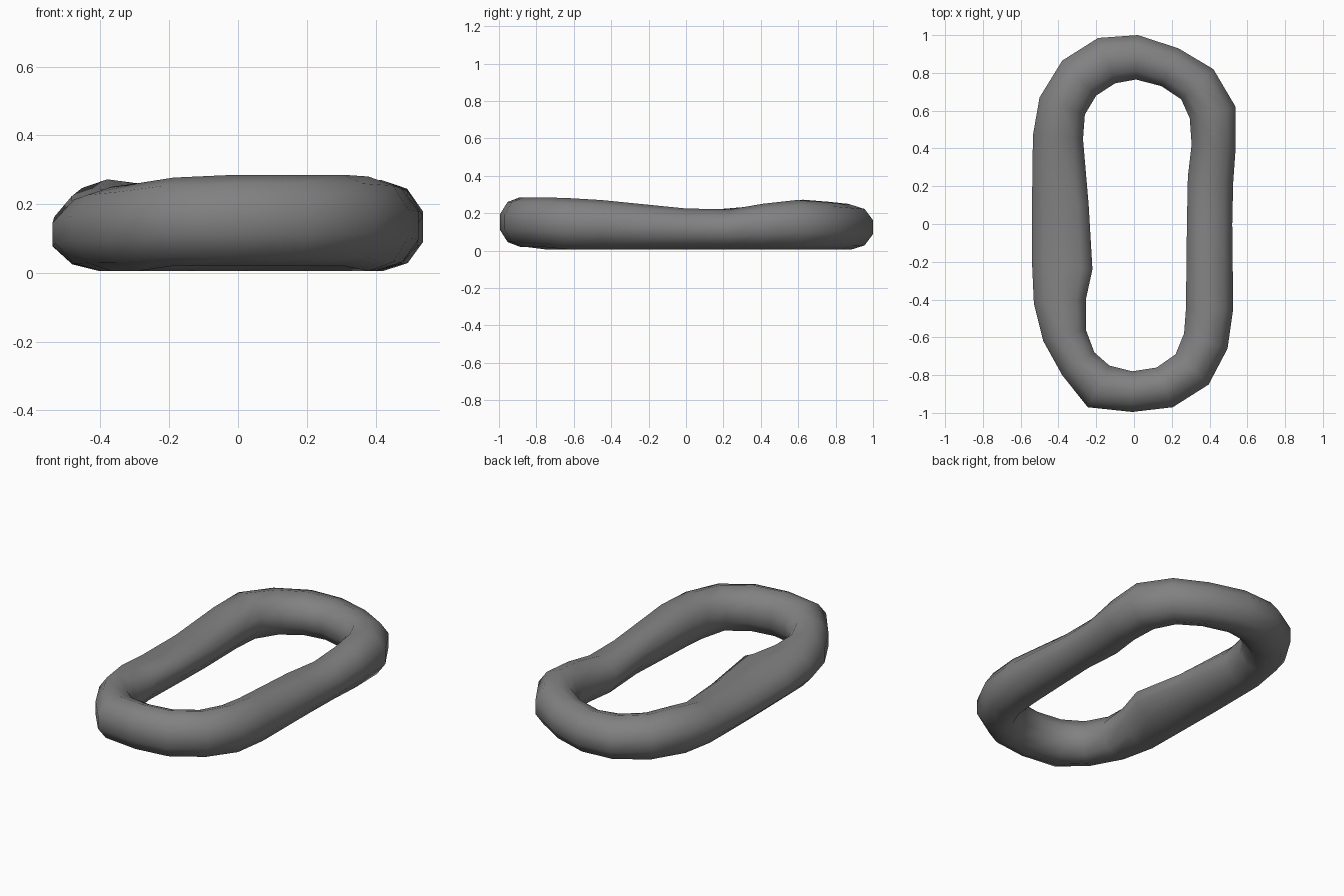
import bpy, bmesh, math

# Stations round the link: outer x, y, inner x, y, top height, raise of inner edge
STATIONS = [
    (0.02, 1.00, 0.01, 0.765, 0.245, 0),
    (-0.19, 0.985, -0.10, 0.745, 0.25, 0),
    (-0.38, 0.865, -0.20, 0.68, 0.26, 0),
    (-0.50, 0.67, -0.26, 0.58, 0.272, 0),
    (-0.535, 0.47, -0.27, 0.45, 0.245, 0),
    (-0.54, 0.10, -0.24, 0.10, 0.215, 0.03),
    (-0.54, -0.20, -0.22, -0.24, 0.22, 0.06),
    (-0.53, -0.42, -0.255, -0.40, 0.235, 0.03),
    (-0.48, -0.62, -0.255, -0.56, 0.25, 0),
    (-0.38, -0.80, -0.21, -0.68, 0.26, 0),
    (-0.245, -0.97, -0.13, -0.75, 0.277, 0),
    (-0.01, -0.995, -0.01, -0.78, 0.285, 0),
    (0.205, -0.97, 0.12, -0.76, 0.285, 0),
    (0.395, -0.85, 0.22, -0.69, 0.285, 0),
    (0.495, -0.66, 0.265, -0.58, 0.28, 0),
    (0.525, -0.45, 0.275, -0.45, 0.27, 0),
    (0.52, 0.00, 0.28, 0.00, 0.225, 0.03),
    (0.525, 0.22, 0.285, 0.25, 0.22, 0),
    (0.538, 0.40, 0.305, 0.42, 0.25, 0),
    (0.538, 0.62, 0.295, 0.56, 0.27, 0),
    (0.42, 0.82, 0.25, 0.66, 0.26, 0),
    (0.235, 0.93, 0.145, 0.73, 0.25, 0),
]
SIDES = 10
GROW = 1 / math.cos(math.pi / SIDES)

# Ten-sided rings joined into a closed loop
bm = bmesh.new()
rings = []
for ox, oy, ix, iy, top, lift in STATIONS:
    floor = 0.02 if oy < -0.8 else 0.005
    ring = []
    for k in range(SIDES):
        a = 2 * math.pi * (k + 0.5) / SIDES
        u, v = math.cos(a) * GROW, math.sin(a)
        x = (ox + ix) / 2 + u * (ox - ix) / 2
        y = (oy + iy) / 2 + u * (oy - iy) / 2
        z = (top + floor) / 2 + v * (top - floor) / 2 + lift * max(-u, 0)
        ring.append(bm.verts.new((x, y, z)))
    rings.append(ring)
for i, ring in enumerate(rings):
    nxt = rings[(i + 1) % len(rings)]
    for k in range(SIDES):
        j = (k + 1) % SIDES
        bm.faces.new((ring[k], ring[j], nxt[j], nxt[k]))
bmesh.ops.recalc_face_normals(bm, faces=bm.faces)
for f in bm.faces:
    f.smooth = True

# Chain link object in dark grey
mesh = bpy.data.meshes.new("chain_link")
bm.to_mesh(mesh)
bm.free()
iron = bpy.data.materials.new("dark_iron")
iron.diffuse_color = (0.22, 0.22, 0.22, 1)
mesh.materials.append(iron)
link = bpy.data.objects.new("chain_link", mesh)
bpy.context.collection.objects.link(link)
